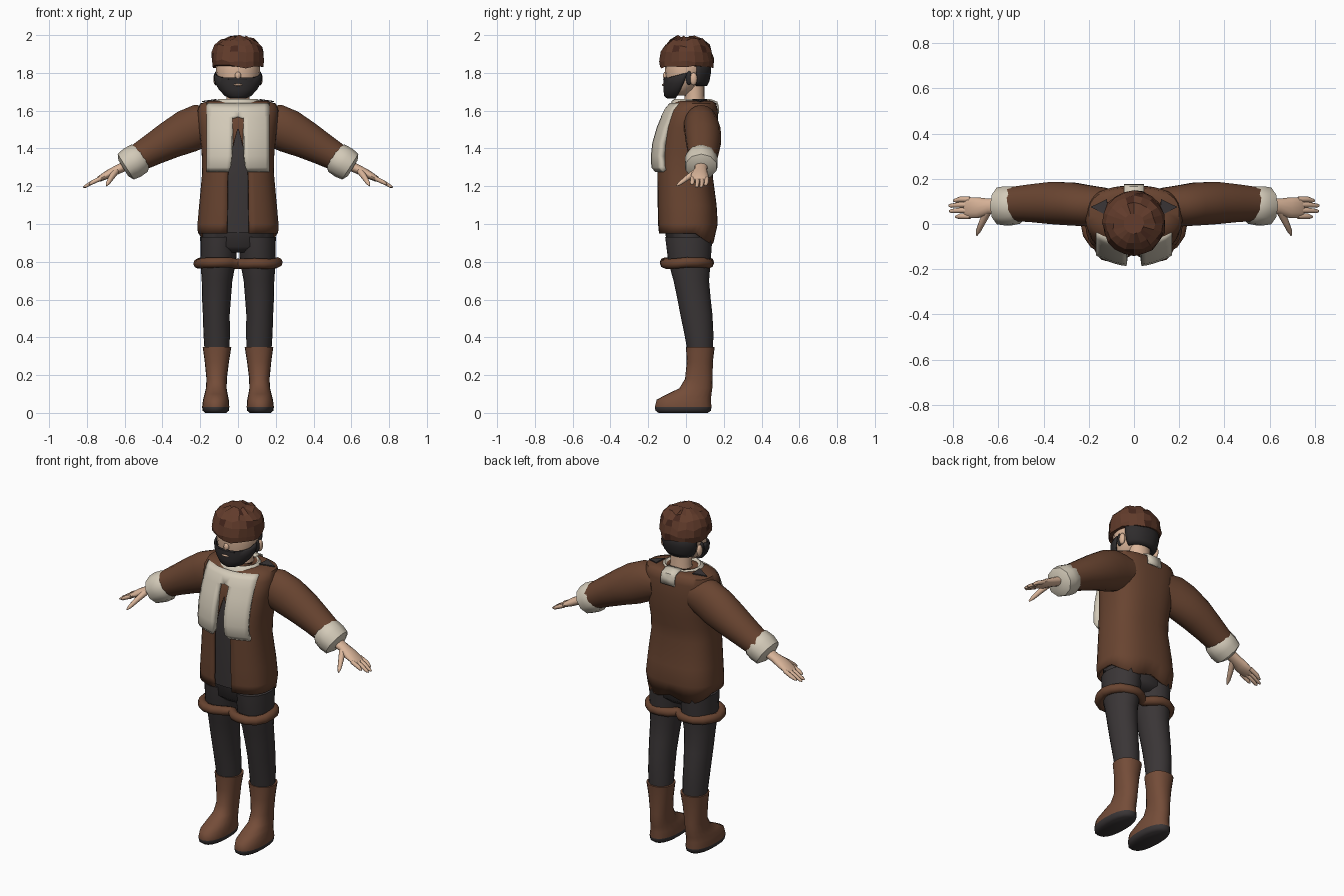
import bpy, bmesh, math, random
from mathutils import Vector

random.seed(4)
cube = bpy.data.objects.get("Cube")
if cube:
    bpy.data.objects.remove(cube)


def material(name, r, g, b):
    m = bpy.data.materials.new(name)
    m.use_nodes = True
    m.diffuse_color = (r, g, b, 1)
    m.node_tree.nodes["Principled BSDF"].inputs["Base Color"].default_value = (r, g, b, 1)
    return m


LEATHER = material("brown leather", .14, .058, .03)
BOOT = material("boot brown", .175, .073, .04)
FLEECE = material("cream fleece", .65, .59, .48)
SKIN = material("skin", .7, .46, .32)
TROUSER = material("charcoal cloth", .042, .036, .037)
BEARD = material("dark hair", .028, .025, .026)
CAP = material("curly brown", .12, .044, .024)
SHADE = material("deep brown", .06, .02, .012)


def finish(name, bm, mats, mirror=False, thick=0, smooth=True):
    bmesh.ops.remove_doubles(bm, verts=bm.verts, dist=.0005)
    bmesh.ops.recalc_face_normals(bm, faces=bm.faces)
    me = bpy.data.meshes.new(name)
    bm.to_mesh(me)
    bm.free()
    ob = bpy.data.objects.new(name, me)
    bpy.context.collection.objects.link(ob)
    for m in mats:
        me.materials.append(m)
    if smooth:
        bpy.ops.object.select_all(action='DESELECT')
        ob.select_set(True)
        bpy.context.view_layer.objects.active = ob
        bpy.ops.object.shade_smooth_by_angle(angle=math.radians(50))
    if thick:
        mod = ob.modifiers.new("thickness", 'SOLIDIFY')
        mod.thickness = thick
        mod.offset = -1
    if mirror:
        ob.modifiers.new("mirror", 'MIRROR')
    return ob


def skin_rings(rings, closed=True, cap_start=True, cap_end=True):
    bm = bmesh.new()
    rows = [[bm.verts.new(p) for p in ring] for ring in rings]
    n = len(rows[0])
    for a, b in zip(rows, rows[1:]):
        for i in range(n if closed else n - 1):
            j = (i + 1) % n
            bm.faces.new((a[i], a[j], b[j], b[i]))
    if cap_start:
        bm.faces.new(rows[0])
    if cap_end:
        bm.faces.new(rows[-1])
    return bm


def spow(v, p):
    return math.copysign(abs(v) ** p, v)


def level(z, cx, cy, rx, ry, n=20, p=1.0, start=0.0, end=math.tau, closed=True):
    """Horizontal rounded section; angle zero is the front."""
    div = n if closed else n - 1
    angles = [start + (end - start) * i / div for i in range(n)]
    return [Vector((cx + rx * spow(math.sin(a), p), cy - ry * spow(math.cos(a), p), z)) for a in angles]


def stack(name, rows, mats, n=20, p=1.0, mirror=False, smooth=True):
    return finish(name, skin_rings([level(*r, n=n, p=p) for r in rows]), mats, mirror, 0, smooth)


def limb(name, rows, mat, n=14, smooth=True):
    """Mirrored tube; rows are x, y, z, half height, half depth."""
    pts = [Vector(r[:3]) for r in rows]
    rings = []
    for i, r in enumerate(rows):
        t = (pts[min(i + 1, len(pts) - 1)] - pts[max(i - 1, 0)]).normalized()
        side = Vector((0, 1, 0))
        side = (side - t * side.dot(t)).normalized()
        up = side.cross(t)
        rings.append([pts[i] + up * r[3] * math.cos(k * math.tau / n) + side * r[4] * math.sin(k * math.tau / n)
                      for k in range(n)])
    return finish(name, skin_rings(rings), [mat], True, 0, smooth)


def ball(name, pos, scale, mat, mirror=False):
    bm = bmesh.new()
    bmesh.ops.create_uvsphere(bm, u_segments=12, v_segments=8, radius=1)
    for v in bm.verts:
        v.co = Vector(pos) + Vector(v.co[i] * scale[i] for i in range(3))
    return finish(name, bm, [mat], mirror)


# Boots with dark soles
boots = stack("boots", [(0, .118, -.015, .055, .13), (.012, .118, -.015, .07, .147), (.032, .118, -.015, .072, .15),
                        (.07, .117, -.012, .068, .143), (.1, .116, .018, .061, .117), (.13, .115, .052, .055, .087),
                        (.18, .113, .068, .054, .073), (.27, .112, .073, .064, .069), (.35, .111, .076, .076, .076)],
              [BOOT, TROUSER], p=.9, mirror=True)
for f in boots.data.polygons:
    f.material_index = int(f.center.z < .03)

# Trousers
stack("trouser_legs", [(.33, .111, .075, .066, .068), (.42, .113, .068, .07, .077), (.52, .115, .055, .071, .085),
                       (.6, .114, .043, .076, .088), (.7, .111, .028, .081, .094), (.8, .105, .018, .094, .112),
                       (.93, .1, .015, .1, .125)], [TROUSER], mirror=True)
stack("trouser_seat", [(.85, 0, .015, .12, .08), (.88, 0, .015, .185, .115), (1, 0, .01, .19, .125)], [TROUSER])

# Rolled band around both thighs
curve = bpy.data.curves.new("thigh_band", 'CURVE')
curve.dimensions = '3D'
curve.bevel_depth = .027
curve.bevel_resolution = 2
path = []
for s in (1, -1):
    for k in range(13):
        a = math.radians(-145 + 290 * k / 12)
        path.append((s * (.1 + .11 * math.cos(a)), .005 + s * .118 * math.sin(a), .793 + random.uniform(-.005, .005), 1))
spline = curve.splines.new('POLY')
spline.points.add(len(path) - 1)
for point, co in zip(spline.points, path):
    point.co = co
spline.use_cyclic_u = True
curve.materials.append(LEATHER)
bpy.context.collection.objects.link(bpy.data.objects.new("thigh_band", curve))

# Shirt inside the open jacket
stack("shirt", [(.955, 0, .005, .185, .122), (1.25, 0, 0, .165, .125), (1.4, 0, .01, .165, .125),
                (1.56, 0, .03, .15, .1)], [TROUSER], p=.8)

# Jacket: open at the front, closing towards the chest
P = .78
rings = []
for z, rx, front, back, gap in [(.95, .213, -.145, .148, .058), (1, .215, -.15, .168, .058), (1.1, .206, -.152, .162, .056),
                                (1.25, .192, -.154, .142, .055), (1.33, .19, -.154, .15, .046), (1.4, .195, -.15, .162, .03),
                                (1.51, .208, -.132, .17, 0), (1.6, .215, -.1, .168, 0), (1.638, .2, -.072, .16, 0),
                                (1.652, .15, -.04, .14, 0), (1.655, .05, .02, .08, 0)]:
    a = math.asin((gap / rx) ** (1 / P))
    rings.append(level(z, 0, (front + back) / 2, rx, (back - front) / 2, 37, P, a, math.tau - a, False))
for co in rings[0]:
    if co.y > .05:
        co.z -= .055 * min(1, (co.y - .05) / .08) * (.55 + min(.45, abs(co.x) * 5))
finish("jacket", skin_rings(rings, False, False, False), [LEATHER], thick=.014)

# Sleeves and cuffs
limb("sleeves", [(.12, .08, 1.535, .09, .08), (.2, .08, 1.52, .115, .092), (.27, .088, 1.49, .115, .096),
                 (.36, .093, 1.445, .1, .095), (.45, .092, 1.395, .085, .085), (.55, .088, 1.338, .07, .075)], LEATHER, 18)
limb("cuffs", [(.505, .085, 1.358, .068, .072), (.522, .083, 1.348, .084, .086), (.56, .08, 1.325, .087, .091),
               (.594, .08, 1.303, .08, .085), (.607, .08, 1.295, .05, .05)], FLEECE, 10)

# Hands with four fingers and a thumb
limb("palms", [(.58, .08, 1.315, .026, .036), (.64, .078, 1.287, .024, .034), (.69, .072, 1.262, .022, .046),
               (.735, .072, 1.238, .015, .046), (.75, .072, 1.23, .008, .04)], SKIN, 12)
for i, (y, tip) in enumerate([(.034, .79), (.06, .818), (.085, .82), (.109, .8)]):
    drop = (tip - .73) * .5
    limb("finger_%d" % i, [(.725, y, 1.242, .012, .012), (.77, y, 1.221, .011, .012),
                           (tip - .01, y * .95, 1.243 - drop, .008, .009), (tip, y * .95, 1.239 - drop, .003, .004)], SKIN, 8)
limb("thumbs", [(.645, .06, 1.282, .018, .018), (.67, .01, 1.247, .015, .015), (.688, -.03, 1.217, .011, .011),
                (.696, -.05, 1.203, .004, .004)], SKIN, 8)

# Fleece chest lining, halved and mirrored
rows = []
for z, y, inner in [(1.275, -.168, .05), (1.3, -.186, .04), (1.36, -.188, .034), (1.43, -.18, .032), (1.51, -.157, .031),
                    (1.565, -.134, .03), (1.575, -.13, 0), (1.61, -.112, 0), (1.64, -.087, 0)]:
    xs = [inner + (.167 - inner) * k / 6 for k in range(7)]
    rows.append([Vector((x, y + .048 * (x / .167) ** 2, z)) for x in xs])
bm = skin_rings(rows, False, False, False)
lining = finish("chest_lining", bm, [FLEECE], mirror=True)
if lining.data.polygons[0].normal.y > 0:
    lining.data.flip_normals()
mod = lining.modifiers.new("thickness", 'SOLIDIFY')
mod.thickness = .035
mod.offset = -1
lining.modifiers.move(1, 0)

# Collar, back tab and dark shoulder patches
finish("collar", skin_rings([level(1.62, 0, .02, .125, .105), level(1.652, 0, .025, .118, .1), level(1.662, 0, .03, .1, .09),
                             level(1.645, 0, .035, .075, .075)], True, False, False), [FLEECE])
finish("back_tab", skin_rings([[Vector((x, y, z)) for x in (-.045, 0, .045)] for y, z in
                               ((.176, 1.585), (.174, 1.62), (.166, 1.648), (.13, 1.662), (.1, 1.663))],
                              False, False, False), [FLEECE], thick=.008)
bm = bmesh.new()
bm.faces.new([bm.verts.new(c) for c in ((.115, .035, 1.661), (.192, .075, 1.651), (.12, .11, 1.661))])
finish("shoulder_patches", bm, [TROUSER], mirror=True, thick=.006, smooth=False)

# Neck and head
stack("neck", [(1.6, 0, .045, .07, .06), (1.68, 0, .045, .06, .052), (1.78, 0, .04, .065, .058)], [SKIN])
stack("head", [(1.68, 0, -.045, .05, .05), (1.71, 0, -.025, .085, .075), (1.76, 0, -.005, .11, .1), (1.81, 0, 0, .117, .112),
               (1.87, 0, .005, .115, .112), (1.93, 0, .01, .08, .08)], [SKIN])
ball("nose", (0, -.108, 1.785), (.016, .014, .022), SKIN)
ball("ears", (.117, .04, 1.768), (.014, .02, .034), SKIN, True)
ball("sideburns", (.114, .016, 1.772), (.013, .016, .038), BEARD, True)

# Beard wraps the jaw and dips below the nose
arc = math.radians(98)
rings = [level(z, 0, cy, rx, ry, 21, 1, -arc, arc, False) for z, cy, rx, ry in
         [(1.664, -.06, .04, .04), (1.678, -.055, .07, .06), (1.71, -.04, .1, .08), (1.745, -.026, .121, .094),
          (1.775, -.015, .127, .103), (1.8, -.01, .122, .105)]]
for co in rings[-1]:
    co.z -= .03 * max(0, -co.y / .115)
finish("beard", skin_rings(rings, False, True, False), [BEARD], thick=.01)
ball("mouth", (0, -.12, 1.737), (.024, .007, .006), SKIN)

# Cropped hair at the back of the head
rings = [level(z, 0, cy, rx, ry, 15, .9, math.radians(112), math.radians(248), False) for z, cy, rx, ry in
         [(1.73, .015, .09, .095), (1.755, .012, .11, .112), (1.8, .01, .122, .122), (1.87, .01, .122, .126)]]
finish("back_hair", skin_rings(rings, False, False, False), [BEARD], thick=.025)

# Faceted curly mop
rings = [level(*r, n=20) for r in [(1.835, 0, .005, .11, .115), (1.832, 0, .005, .137, .142), (1.865, 0, .006, .143, .146),
                                   (1.905, 0, .005, .14, .136), (1.945, 0, .004, .126, .12),
                                   (1.975, 0, .003, .094, .09), (1.99, 0, .002, .045, .045)]]
for ring in rings[1:]:
    for co in ring:
        co.x *= random.uniform(.95, 1.03)
        co.y *= random.uniform(.95, 1.03)
        co.z = min(2, co.z + random.uniform(-.01, .01))
rings[-1][0].z = 2
mop = finish("curly_mop", skin_rings(rings), [CAP, SHADE], smooth=False)
for f in mop.data.polygons:
    f.material_index = int(random.random() < .08)
